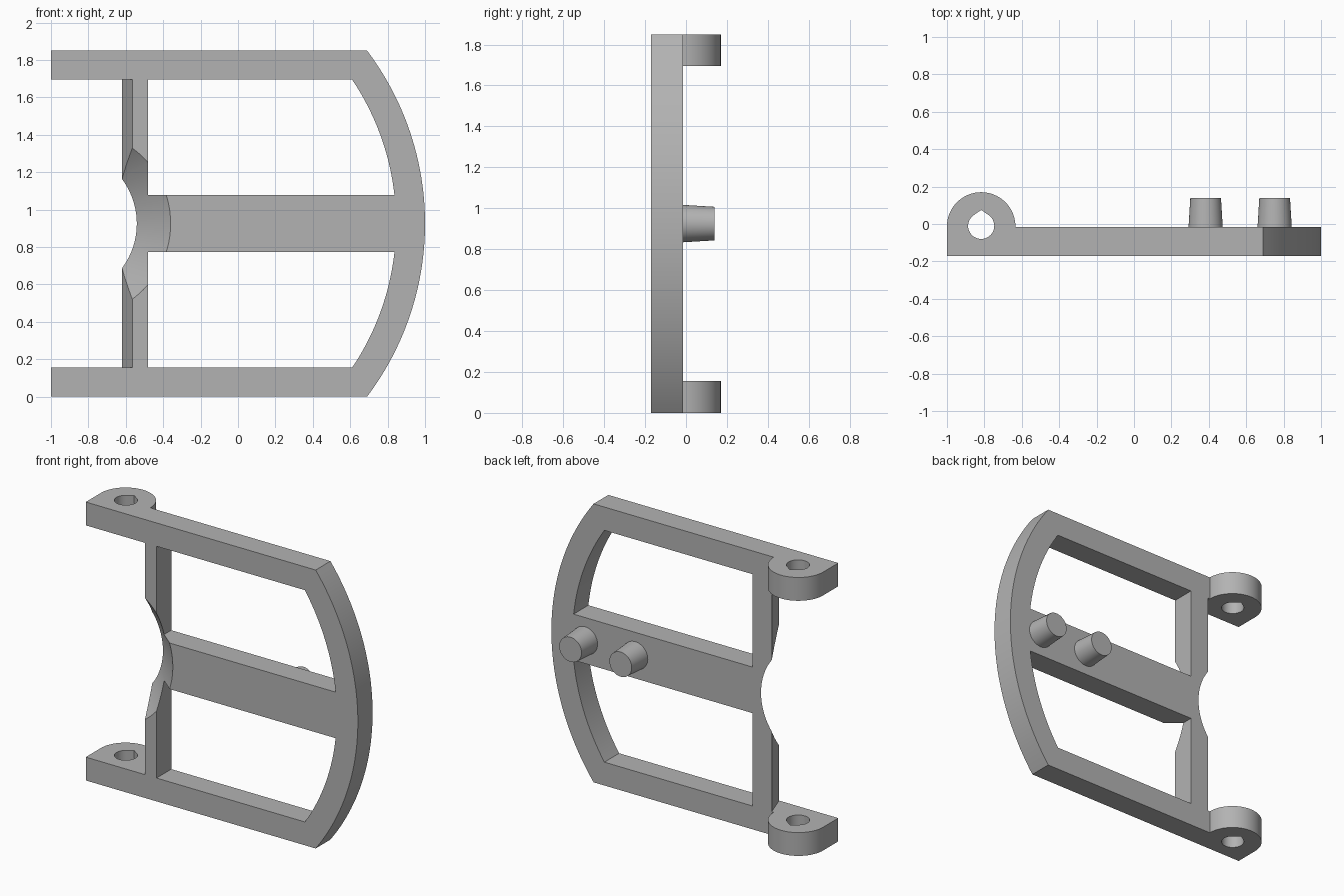
import bpy, bmesh
from math import sin, cos, pi, radians, asin
from mathutils import Vector

cube = bpy.data.objects.get("Cube")
if cube:
    bpy.data.objects.remove(cube, do_unlink=True)

grey = bpy.data.materials.new("plain grey")
grey.use_nodes = True
colour = (0.45, 0.45, 0.45, 1)
grey.diffuse_color = colour
grey.node_tree.nodes["Principled BSDF"].inputs["Base Color"].default_value = colour

HEIGHT, MID = 1.85, 0.925
FRONT, BACK = -0.17, -0.015
ARM = 0.155
BAR_HALF = 0.153
LUG_X, LUG_Y, LUG_R = -0.817, -0.013, 0.183


def arc(cx, cy, r, start, end, steps):
    return [(cx + r * cos(start + (end - start) * i / steps),
             cy + r * sin(start + (end - start) * i / steps)) for i in range(steps + 1)]


def loft(name, ring_a, ring_b):
    """Closed solid between two matching rings of points."""
    bm = bmesh.new()
    a = [bm.verts.new(p) for p in ring_a]
    b = [bm.verts.new(p) for p in ring_b]
    bm.faces.new(a)
    bm.faces.new(b[::-1])
    for i in range(len(a)):
        j = (i + 1) % len(a)
        bm.faces.new((a[j], a[i], b[i], b[j]))
    bmesh.ops.recalc_face_normals(bm, faces=bm.faces)
    mesh = bpy.data.meshes.new(name)
    bm.to_mesh(mesh)
    bm.free()
    mesh.materials.append(grey)
    obj = bpy.data.objects.new(name, mesh)
    bpy.context.collection.objects.link(obj)
    return obj


def prism_y(name, outline, y0, y1):
    return loft(name, [(x, y0, z) for x, z in outline], [(x, y1, z) for x, z in outline])


def prism_z(name, outline, z0, z1):
    return loft(name, [(x, y, z0) for x, y in outline], [(x, y, z1) for x, y in outline])


def combine(target, other, operation):
    mod = target.modifiers.new(operation, 'BOOLEAN')
    mod.operation, mod.solver, mod.object = operation, 'EXACT', other
    bpy.context.view_layer.objects.active = target
    bpy.ops.object.modifier_apply(modifier=mod.name)
    bpy.data.objects.remove(other, do_unlink=True)


def smooth(obj):
    bpy.ops.object.select_all(action='DESELECT')
    obj.select_set(True)
    bpy.context.view_layer.objects.active = obj
    bpy.ops.object.shade_smooth_by_angle(angle=radians(25))


# Plate with a bowed right end
RIM_X, RIM_R = -0.535, 1.535
a = asin(MID / RIM_R)
frame = prism_y("frame", [(-1, HEIGHT), (-1, 0)] + arc(RIM_X, MID, RIM_R, -a, a, 48), FRONT, BACK)

# Two windows, mirrored about the middle bar
inner_r = RIM_R - 0.155
lo, hi = asin(BAR_HALF / inner_r), asin((MID - ARM) / inner_r)
window = [(-0.48, MID + BAR_HALF)] + arc(RIM_X, MID, inner_r, lo, hi, 24) + [(-0.48, HEIGHT - ARM)]
for side in (1, -1):
    outline = [(x, MID + side * (z - MID)) for x, z in window]
    combine(frame, prism_y("window_cutter", outline, -0.4, 0.3), 'DIFFERENCE')

# Open gap between the arms, leaving a slanted post face
slope = -0.055 / (BACK - FRONT)
gap = [(-1.3, -0.3), (-0.565 + slope * (-0.3 - FRONT), -0.3),
       (-0.565 + slope * (0.3 - FRONT), 0.3), (-1.3, 0.3)]
combine(frame, prism_z("gap_cutter", gap, ARM, HEIGHT - ARM), 'DIFFERENCE')


# Flared round notch in the post and middle bar
def notch_ring(t):
    y = FRONT + (BACK - FRONT) * t
    return [(x, y, z) for x, z in arc(-0.86 - 0.079 * t, MID, 0.5 - 0.102 * t, 0, 2 * pi, 96)[:-1]]


combine(frame, loft("notch_cutter", notch_ring(-0.2), notch_ring(1.2)), 'DIFFERENCE')

# Hinge lugs with teardrop holes
lug = [(-1, -0.1)] + arc(LUG_X, LUG_Y, LUG_R, pi, 0, 40) + [(LUG_X + LUG_R, -0.1)]
tip = radians(34.6)
hole = arc(LUG_X, -0.01, 0.07, pi / 2 + tip, 2.5 * pi - tip, 32) + [(LUG_X, 0.075)]
for base in (0, HEIGHT - ARM):
    combine(frame, prism_z("lug", lug, base, base + ARM), 'UNION')
    combine(frame, prism_z("hole_cutter", hole, base - 0.1, base + ARM + 0.1), 'DIFFERENCE')
smooth(frame)

# Tapered pegs on the back of the middle bar
for name, x in (("inner_peg", 0.383), ("outer_peg", 0.752)):
    rings = [[(px, y, pz) for px, pz in arc(x, MID, r, 0, 2 * pi, 48)[:-1]]
             for r, y in ((0.092, BACK - 0.01), (0.082, 0.14))]
    smooth(loft(name, *rings))
